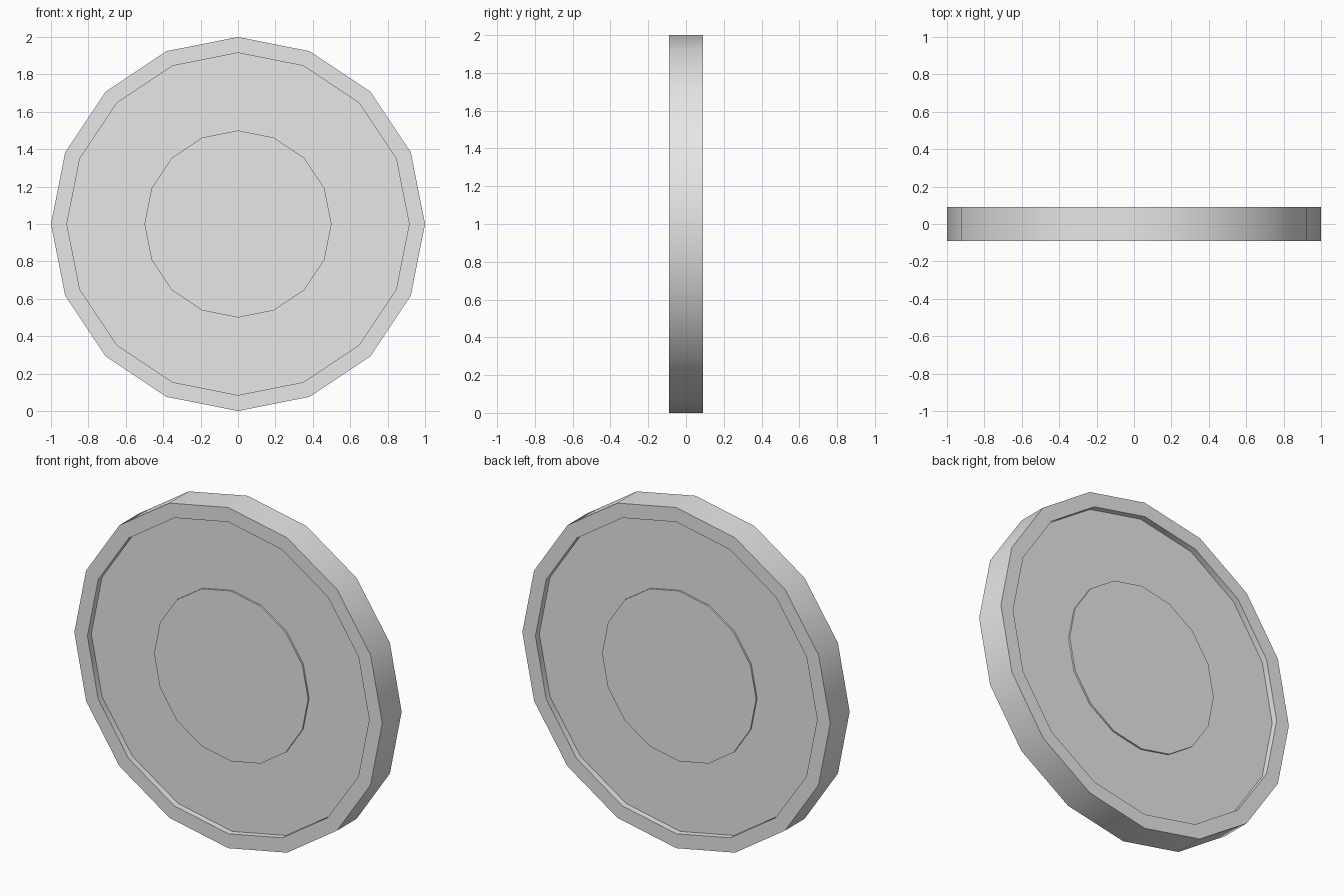
import bpy, bmesh, math
from mathutils import Vector, Matrix

SIDES = 16
HALF = 0.09            # half thickness at the rim
RIM_INNER = 0.915      # inner radius of the raised rim
HUB = 0.5              # radius of the raised centre
WEB_Y = HALF - 0.036   # recessed face
HUB_Y = WEB_Y + 0.01   # centre pad face

if "Cube" in bpy.data.objects:
    bpy.data.objects.remove(bpy.data.objects["Cube"], do_unlink=True)

grey = bpy.data.materials.new("plain_grey")
colour = (0.8, 0.8, 0.8, 1.0)
grey.diffuse_color = colour
grey.use_nodes = True
grey.node_tree.nodes["Principled BSDF"].inputs["Base Color"].default_value = colour


def lathe(name, profile, material):
    """Spin a (radius, y) profile around the y axis."""
    bm = bmesh.new()
    verts = [bm.verts.new((r, y, 0)) for r, y in profile]
    edges = [bm.edges.new(pair) for pair in zip(verts, verts[1:])]
    bmesh.ops.spin(bm, geom=verts + edges, axis=Vector((0, 1, 0)), cent=Vector(),
                   angle=math.tau, steps=SIDES, use_merge=False)
    bmesh.ops.remove_doubles(bm, verts=bm.verts, dist=0.0005)
    bmesh.ops.recalc_face_normals(bm, faces=bm.faces)
    bmesh.ops.transform(bm, matrix=Matrix.Translation((0, 0, 1)), verts=bm.verts)
    mesh = bpy.data.meshes.new(name)
    bm.to_mesh(mesh)
    bm.free()
    mesh.materials.append(material)
    obj = bpy.data.objects.new(name, mesh)
    bpy.context.collection.objects.link(obj)
    return obj


# Front half of the section: centre pad, recessed web, raised rim
front = [(0, -HUB_Y), (HUB, -HUB_Y), (HUB, -WEB_Y),
         (RIM_INNER, -WEB_Y), (RIM_INNER, -HALF), (1, -HALF)]
back = [(r, -y) for r, y in reversed(front)]
disc = lathe("wheel_disc", front + back, grey)

# Smooth tread with crisp steps
bpy.ops.object.select_all(action='DESELECT')
disc.select_set(True)
bpy.context.view_layer.objects.active = disc
bpy.ops.object.shade_smooth_by_angle(angle=math.radians(30))
